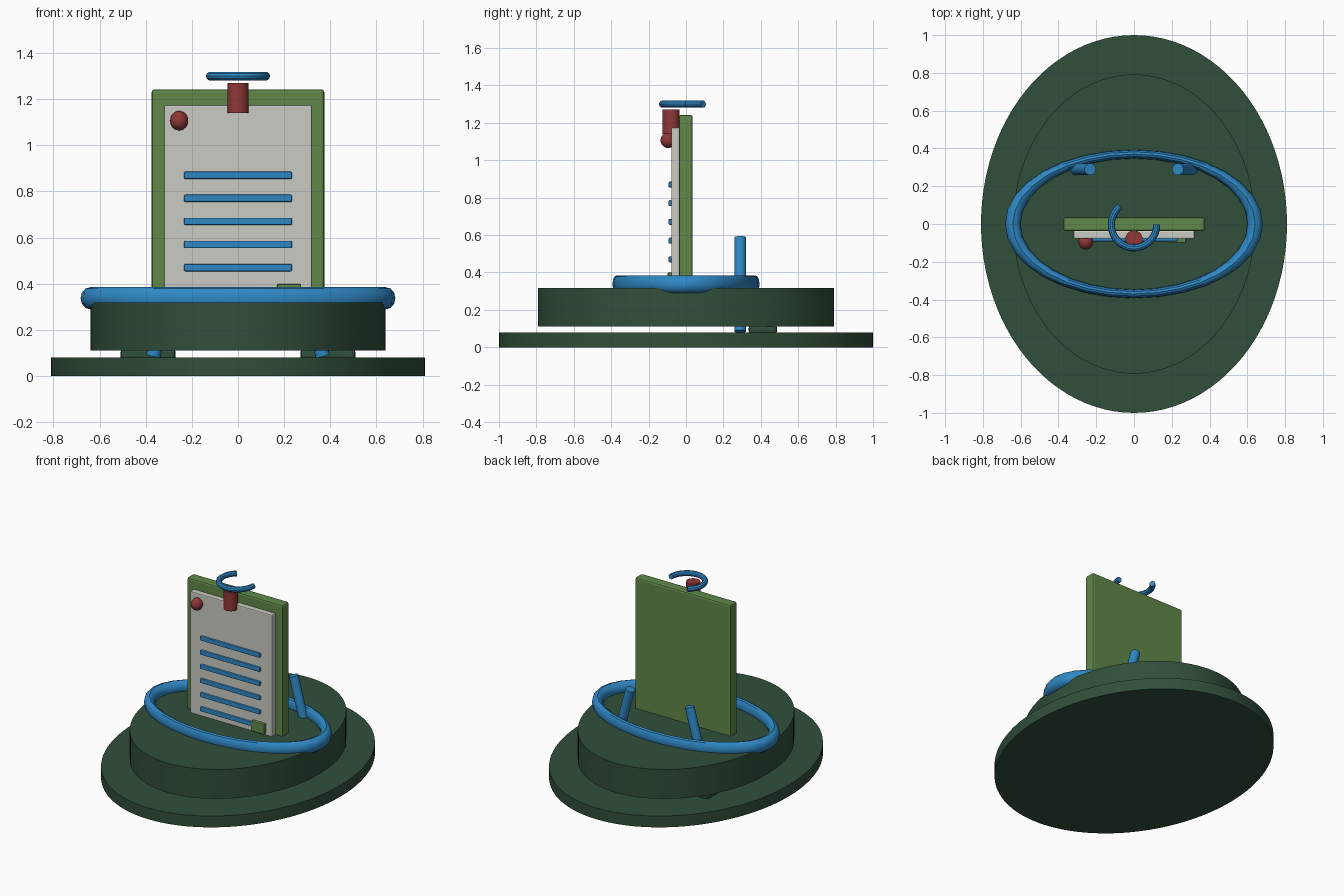
import bpy, bmesh, math
from mathutils import Vector

if "Cube" in bpy.data.objects:
    bpy.data.objects.remove(bpy.data.objects["Cube"])


def material(name, rgb):
    m = bpy.data.materials.new(name)
    m.diffuse_color = (*rgb, 1)
    m.use_nodes = True
    m.node_tree.nodes["Principled BSDF"].inputs["Base Color"].default_value = m.diffuse_color
    return m


DARK = material("dark green", (0.030, 0.078, 0.042))
GREEN = material("leaf green", (0.115, 0.242, 0.065))
BLUE = material("blue", (0.028, 0.245, 0.56))
RED = material("red", (0.28, 0.038, 0.038))
PAPER = material("paper grey", (0.60, 0.60, 0.55))


def finish(name, mat, smooth=True):
    ob = bpy.context.object
    ob.name = name
    ob.data.materials.append(mat)
    bpy.ops.object.transform_apply(location=False, rotation=False, scale=True)
    if smooth:
        bpy.ops.object.shade_smooth_by_angle(angle=math.radians(35))
    return ob


def box(name, lo, hi, mat, bevel=0.0):
    lo, hi = Vector(lo), Vector(hi)
    bpy.ops.mesh.primitive_cube_add(size=1, location=(lo + hi) / 2)
    bpy.context.object.scale = hi - lo
    ob = finish(name, mat, False)
    if bevel:
        mod = ob.modifiers.new("edge", "BEVEL")
        mod.width, mod.segments = bevel, 2
    return ob


def disc(name, x, y, rx, ry, z0, z1, mat, sides=64):
    bpy.ops.mesh.primitive_cylinder_add(vertices=sides, radius=1, depth=z1 - z0,
                                        location=(x, y, (z0 + z1) / 2))
    bpy.context.object.scale = (rx, ry, 1)
    return finish(name, mat)


def rod(name, a, b, r, mat):
    a, b = Vector(a), Vector(b)
    bpy.ops.mesh.primitive_cylinder_add(vertices=20, radius=r, depth=(b - a).length,
                                        location=(a + b) / 2)
    ob = bpy.context.object
    ob.rotation_euler = (b - a).to_track_quat("Z", "Y").to_euler()
    return finish(name, mat)


# Oval plinth and raised platform
disc("lower_base", 0, 0, 0.81, 1.0, 0, 0.08, DARK, 96)
disc("upper_base", 0, 0, 0.64, 0.792, 0.11, 0.318, DARK, 96)

# Oval hoop resting on the platform
bpy.ops.mesh.primitive_torus_add(major_segments=32, minor_segments=12, major_radius=1,
                                 minor_radius=0.063, location=(0, 0, 0.337))
bpy.context.object.scale = (0.642, 0.37, 0.76)
finish("oval_hoop", BLUE)

# Slanted rear supports and their flat feet
for side, label in ((-1, "left"), (1, "right")):
    rod(label + "_support", (side * 0.368, 0.29, 0.085), (side * 0.232, 0.29, 0.587), 0.031, BLUE)
    box(label + "_foot", (side * 0.39 - 0.12, 0.335, 0.07),
        (side * 0.39 + 0.12, 0.487, 0.118), DARK, 0.015)

# Upright board with paper sheet
box("board", (-0.374, -0.038, 0.30), (0.374, 0.036, 1.243), GREEN, 0.012)
box("paper_sheet", (-0.32, -0.078, 0.30), (0.32, -0.036, 1.175), PAPER, 0.006)

# Ruled bars and small corner tab on the sheet
for i in range(6):
    z = 0.37 + 0.1 * i
    box(f"ruled_bar_{i + 1}", (-0.234, -0.093, z - 0.016), (0.234, -0.074, z + 0.016), BLUE, 0.006)
box("corner_tab", (0.17, -0.099, 0.325), (0.274, -0.074, 0.399), GREEN, 0.005)

# Clip post and pin head
disc("clip_post", 0, -0.08, 0.046, 0.046, 1.14, 1.27, RED, 32)
bpy.ops.mesh.primitive_uv_sphere_add(segments=24, ring_count=16, radius=1,
                                     location=(-0.255, -0.095, 1.107))
bpy.context.object.scale = (0.039, 0.041, 0.042)
finish("pin_head", RED)

# Open hanging ring: tube swept along an arc
curve = bpy.data.curves.new("hanging_ring", "CURVE")
curve.dimensions = "3D"
curve.bevel_depth, curve.bevel_resolution = 0.019, 3
curve.use_fill_caps = True
steps = 32
arc = curve.splines.new("POLY")
arc.points.add(steps)
for i, p in enumerate(arc.points):
    a = math.radians(129 + (360 - 129) * i / steps)
    p.co = (0.12 * math.cos(a), 0.123 * math.sin(a) - 0.003, 1.3, 1)
ring = bpy.data.objects.new("hanging_ring", curve)
bpy.context.collection.objects.link(ring)
bpy.ops.object.select_all(action="DESELECT")
ring.select_set(True)
bpy.context.view_layer.objects.active = ring
bpy.ops.object.convert(target="MESH")
finish("hanging_ring", BLUE)
